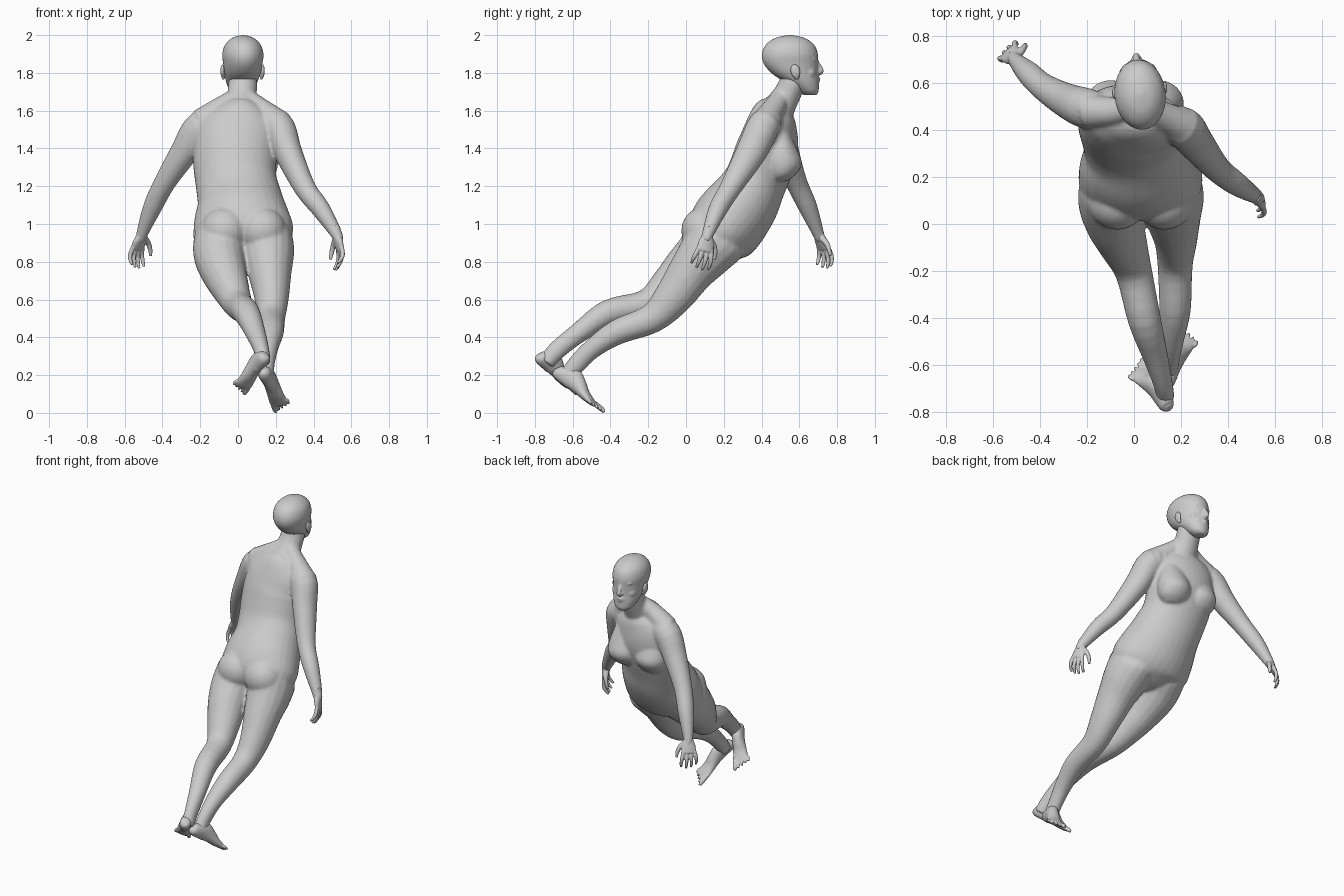
import bpy, bmesh, math
from mathutils import Vector, Matrix

if "Cube" in bpy.data.objects:
    bpy.data.objects.remove(bpy.data.objects["Cube"], do_unlink=True)

GREY = (0.6, 0.6, 0.6, 1.0)
skin = bpy.data.materials.new("plain grey")
skin.use_nodes = True
skin.diffuse_color = GREY
for node in skin.node_tree.nodes:
    if node.type == "BSDF_PRINCIPLED":
        node.inputs["Base Color"].default_value = GREY


def catmull(a, b, c, d, t):
    return 0.5 * (2 * b + (c - a) * t + (2 * a - 5 * b + 4 * c - d) * t ** 2
                  + (3 * b - a - 3 * c + d) * t ** 3)


def smooth_path(stations, steps=4):
    """Interpolate stations of x, y, z, half width and half depth."""
    pts = [tuple(p) if len(p) == 5 else tuple(p) + (p[-1],) for p in stations]
    last = len(pts) - 1
    path = []
    for i in range(last):
        four = (pts[max(i - 1, 0)], pts[i], pts[i + 1], pts[min(i + 2, last)])
        for k in range(steps):
            path.append([catmull(*values, k / steps) for values in zip(*four)])
    path.append(list(pts[last]))
    return path


def loft(bm, stations, side=(1, 0, 0), axis=None, sides=18):
    """Closed tube of elliptical rings along a smoothed path."""
    path = smooth_path(stations)
    side = Vector(side)
    rings = []
    for i, (x, y, z, a, b) in enumerate(path):
        before, after = path[max(i - 1, 0)], path[min(i + 1, len(path) - 1)]
        t = Vector(axis) if axis else Vector(after[:3]) - Vector(before[:3])
        t.normalize()
        s = (side - t * side.dot(t)).normalized()
        u = t.cross(s)
        a, b = max(a, 0.003), max(b, 0.003)
        ring = []
        for k in range(sides):
            ang = math.tau * k / sides
            ring.append(bm.verts.new(Vector((x, y, z)) + s * a * math.cos(ang) + u * b * math.sin(ang)))
        rings.append(ring)
    for low, high in zip(rings, rings[1:]):
        for k in range(sides):
            j = (k + 1) % sides
            bm.faces.new((low[k], low[j], high[j], high[k]))
    bm.faces.new(rings[0][::-1])
    bm.faces.new(rings[-1])


def ellipsoid(bm, centre, radii, turn=0.0):
    matrix = Matrix.Translation(centre) @ Matrix.Rotation(turn, 4, "X") @ Matrix.Diagonal((*radii, 1))
    bmesh.ops.create_uvsphere(bm, u_segments=24, v_segments=16, radius=1, matrix=matrix)


def finish(name, bm, voxel=None, relax=3):
    """Make the object; fuse overlapping forms into one skin if asked."""
    bmesh.ops.recalc_face_normals(bm, faces=bm.faces)
    for face in bm.faces:
        face.smooth = True
    mesh = bpy.data.meshes.new(name)
    bm.to_mesh(mesh)
    bm.free()
    mesh.materials.append(skin)
    obj = bpy.data.objects.new(name, mesh)
    bpy.context.scene.collection.objects.link(obj)
    if voxel:
        fuse = obj.modifiers.new("fuse", "REMESH")
        fuse.mode = "VOXEL"
        fuse.voxel_size = voxel
        fuse.use_smooth_shade = True
        soften = obj.modifiers.new("soften", "SMOOTH")
        soften.factor = 0.5
        soften.iterations = relax


# Body: torso, neck, arms and legs fused into one skin
body = bmesh.new()
loft(body, [(.03, .1, .82, .08, .06), (.03, .135, .87, .19, .13), (.03, .175, .935, .262, .185),
            (.02, .235, 1.02, .255, .2), (.01, .31, 1.12, .227, .187), (-.01, .365, 1.22, .215, .167),
            (-.018, .405, 1.32, .22, .165), (-.015, .435, 1.42, .222, .16), (.005, .45, 1.52, .21, .135),
            (.015, .46, 1.59, .15, .11), (.02, .475, 1.64, .08, .075)], side=(1, -.12, 0), sides=32)
loft(body, [(.02, .46, 1.57, .11, .1), (.02, .52, 1.66, .082, .077),
            (.025, .56, 1.74, .077, .07), (.025, .57, 1.8, .072)])
# left and right shoulder slopes
loft(body, [(.03, .51, 1.68, .05), (.1, .47, 1.62, .06), (.2, .42, 1.54, .075)], side=(0, 1, 0))
loft(body, [(.01, .51, 1.68, .05), (-.08, .48, 1.62, .06), (-.19, .48, 1.54, .075)], side=(0, 1, 0))
# left arm, right arm
loft(body, [(.1, .45, 1.53, .07), (.205, .415, 1.525, .087), (.265, .345, 1.38, .075, .082),
            (.355, .235, 1.19, .058), (.438, .17, 1.08, .051), (.522, .115, .945, .032), (.53, .105, .91, .027)])
loft(body, [(-.08, .46, 1.53, .07), (-.195, .49, 1.515, .087), (-.285, .525, 1.38, .075),
            (-.387, .585, 1.22, .058), (-.452, .645, 1.09, .051), (-.507, .7, .95, .032), (-.515, .715, .91, .027)])
# left leg, right leg
loft(body, [(.15, .2, .97, .1, .13), (.15, .165, .925, .138, .165), (.16, .1, .84, .138, .145),
            (.168, .025, .745, .117, .122), (.178, -.07, .61, .092, .102), (.175, -.18, .5, .075, .079),
            (.175, -.36, .43, .068), (.16, -.49, .345, .054), (.152, -.575, .262, .043, .05),
            (.146, -.63, .19, .042, .045)])
loft(body, [(-.08, .2, .97, .1, .13), (-.085, .165, .93, .143, .165), (-.098, .09, .845, .14, .145),
            (-.08, 0, .76, .124, .125), (-.045, -.09, .67, .104), (0, -.21, .575, .079),
            (.045, -.41, .53, .071), (.09, -.56, .43, .055), (.125, -.685, .33, .041, .05),
            (.133, -.74, .265, .04, .044)])
# chest and buttocks
for x in (.105, -.1):
    loft(body, [(x, .5, 1.48, .07, .05), (x, .507, 1.39, .1, .085), (x, .512, 1.32, .108, .102),
                (x, .505, 1.26, .09, .075), (x, .49, 1.225, .045, .04)], axis=(0, 0, -1))
for x in (.13, -.07):
    ellipsoid(body, (x, .095, .965), (.125, .12, .125))
finish("body", body, voxel=.008, relax=12)

# Head with nose, lips and brow
FACE = Vector((-.1, 1, 0)).normalized()
ACROSS = Vector((1, .1, 0)).normalized()
MIDDLE = Vector((.025, .56, 0))


def on_head(across, forward, height):
    return MIDDLE + ACROSS * across + FACE * forward + Vector((0, 0, height))


head = bmesh.new()
profile = [(.098, 1.682, .03, .033), (.088, 1.7, .056, .054), (.068, 1.73, .074, .076),
           (.045, 1.76, .086, .098), (.015, 1.8, .096, .125), (-.005, 1.85, .104, .145),
           (-.01, 1.9, .109, .149), (-.01, 1.95, .094, .128), (-.01, 1.985, .057, .078), (-.01, 2, .01, .012)]
loft(head, [(*on_head(0, f, z), a, b) for f, z, a, b in profile], side=ACROSS, axis=(0, 0, 1), sides=28)
loft(head, [(*on_head(0, f, z), a, a) for f, z, a in
            [(.125, 1.875, .01), (.138, 1.85, .011), (.153, 1.82, .014), (.152, 1.805, .016), (.135, 1.795, .012)]])
for s in (-1, 1):
    ellipsoid(head, on_head(s * .013, .142, 1.806), (.011, .014, .009))
    ellipsoid(head, on_head(s * .04, .112, 1.872), (.028, .016, .009))
    ellipsoid(head, on_head(s * .05, .08, 1.8), (.032, .04, .034))
ellipsoid(head, on_head(0, .124, 1.765), (.036, .022, .026))
ellipsoid(head, on_head(0, .136, 1.77), (.026, .017, .007))
ellipsoid(head, on_head(0, .134, 1.755), (.022, .016, .008))
ellipsoid(head, on_head(0, .12, 1.71), (.03, .024, .022))
finish("head", head, voxel=.006, relax=4)

# Eyes and ears
for s, word in ((1, "left"), (-1, "right")):
    eye = bmesh.new()
    ellipsoid(eye, on_head(s * .037, .11, 1.848), (.017, .014, .009))
    finish(word + "_eye", eye)
    ear = bmesh.new()
    ellipsoid(ear, on_head(s * .107, .008, 1.81), (.011, .026, .036), .2)
    ellipsoid(ear, on_head(s * .101, .014, 1.785), (.01, .016, .022), .2)
    finish(word + "_ear", ear, voxel=.004)


def hand(name, wrist, along, thumb_side, palm):
    """Palm, four curled fingers and a thumb."""
    w, d, s = Vector(wrist), Vector(along).normalized(), Vector(thumb_side)
    s = (s - d * s.dot(d)).normalized()
    c = d.cross(s)
    if c.dot(Vector(palm)) < 0:
        c.negate()

    def at(forward, across, curl, a, b=None):
        return (*(w + d * forward + s * across + c * curl), a, b or a)

    bm = bmesh.new()
    loft(bm, [at(-.04, 0, 0, .028), at(.01, 0, 0, .031, .025), at(.05, 0, 0, .044, .021),
              at(.09, 0, 0, .044, .016), at(.097, 0, 0, .037, .01)], side=s)
    for i in range(4):
        x = .034 - .023 * i
        reach = (.085, .095, .088, .07)[i]
        loft(bm, [at(.08, x, 0, .012), at(.09 + reach * .45, x * 1.3, .008, .012),
                  at(.09 + reach * .8, x * 1.4, .026, .01), at(.09 + reach, x * 1.35, .046, .007)],
             side=s, sides=10)
    loft(bm, [at(.02, .012, .004, .02), at(.05, .05, .016, .015),
              at(.085, .068, .03, .012), at(.115, .072, .042, .008)], side=c, sides=10)
    finish(name, bm, voxel=.004, relax=2)


hand("left_hand", (.522, .115, .945), (.04, -.03, -.17), (-.3, .9, 0), (-.9, -.3, 0))
hand("right_hand", (-.507, .7, .95), (-.06, .07, -.18), (.7, .7, 0), (.7, -.7, 0))


def foot(name, heel, toe, big_toe_side):
    """Heel, arch and five toes, pointed down and back."""
    h, d, s = Vector(heel), Vector(toe) - Vector(heel), Vector(big_toe_side)
    unit = d.normalized()
    s = (s - unit * s.dot(unit)).normalized()
    n = unit.cross(s)
    if n.z < 0:
        n.negate()

    def at(part, across, lift, a, b=None):
        return (*(h + d * part + s * across + n * lift), a, b or a)

    bm = bmesh.new()
    loft(bm, [at(-.12, 0, .004, .014), at(-.04, 0, .006, .034, .036), at(.22, 0, .03, .037, .057),
              at(.4, 0, .024, .039, .046), at(.6, 0, .008, .044, .029), at(.8, 0, 0, .05, .017),
              at(.87, 0, 0, .046, .011)], side=s)
    for i in range(5):
        x = .038 - .021 * i
        tip = 1.05 - .045 * i
        r = .014 if i == 0 else .0095
        loft(bm, [at(.75, x * .85, 0, r), at(tip - .08, x * 1.05, .002, r), at(tip, x * 1.1, -.003, r * .6)],
             side=s, sides=10)
    finish(name, bm, voxel=.004, relax=2)


foot("left_foot", (.14, -.672, .2), (.235, -.455, .02), (-.8, .5, -.3))
foot("right_foot", (.135, -.768, .28), (.002, -.602, .118), (.8, .6, -.4))
